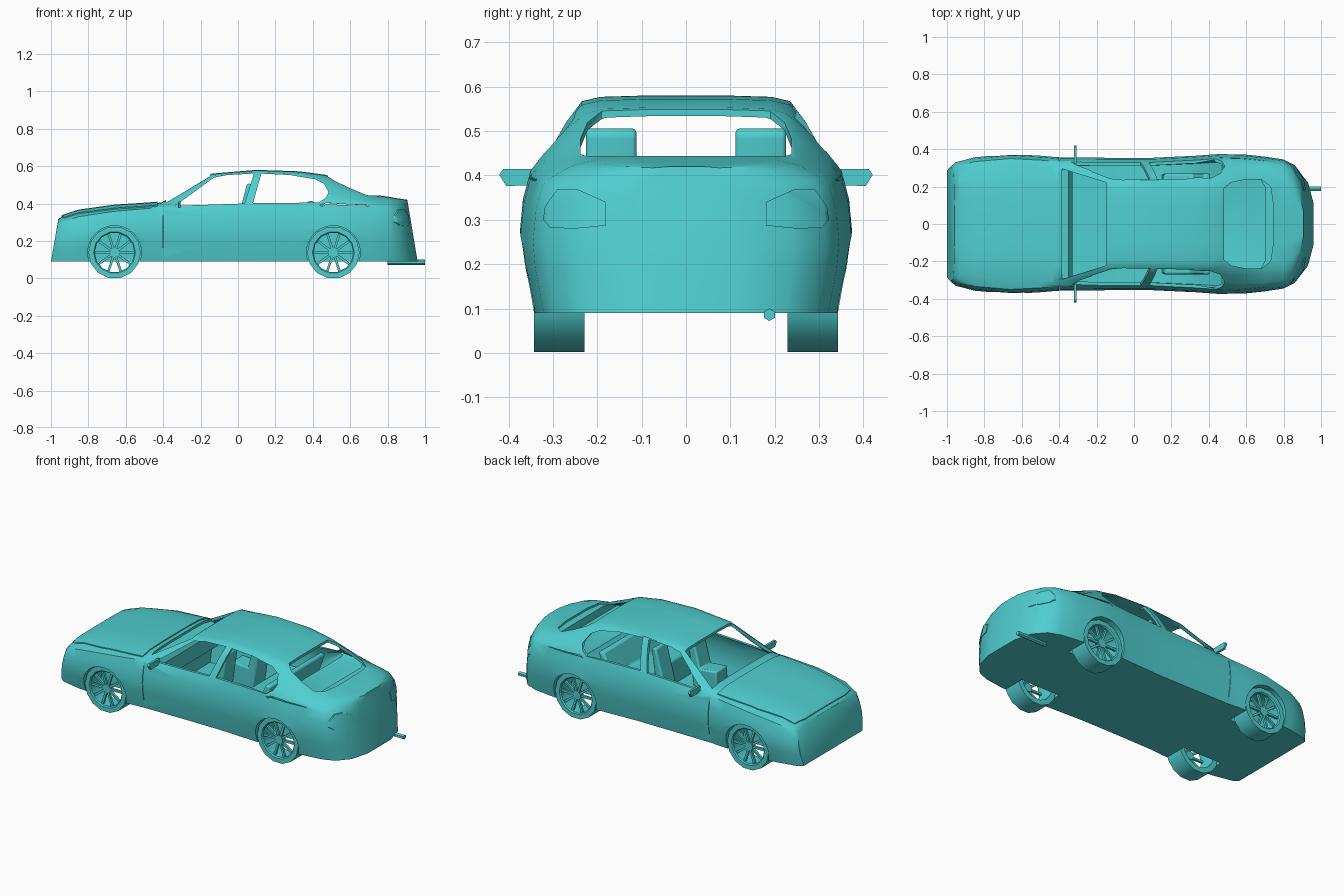
import bpy, bmesh, math
from mathutils import Matrix

if "Cube" in bpy.data.objects:
    bpy.data.objects.remove(bpy.data.objects["Cube"])

# ---------- helpers ----------
paint = bpy.data.materials.new("teal_paint")
paint.diffuse_color = (.08, .62, .63, 1)
paint.use_nodes = True
paint.node_tree.nodes["Principled BSDF"].inputs["Base Color"].default_value = paint.diffuse_color

def new_obj(name, bm):
    bmesh.ops.recalc_face_normals(bm, faces=bm.faces)
    me = bpy.data.meshes.new(name)
    bm.to_mesh(me)
    bm.free()
    me.materials.append(paint)
    ob = bpy.data.objects.new(name, me)
    bpy.context.collection.objects.link(ob)
    return ob

def activate(ob):
    bpy.ops.object.select_all(action='DESELECT')
    ob.select_set(True)
    bpy.context.view_layer.objects.active = ob

def boolean(ob, cutter, op='DIFFERENCE'):
    m = ob.modifiers.new("cut", 'BOOLEAN')
    m.operation, m.solver, m.object = op, 'EXACT', cutter
    activate(ob)
    bpy.ops.object.modifier_apply(modifier=m.name)
    bpy.data.objects.remove(cutter)

def smooth(ob, deg=30):
    activate(ob)
    bpy.ops.object.shade_smooth_by_angle(angle=math.radians(deg))

def prism(name, pts, axis, a, b):
    """Polygon extruded along an axis from a to b."""
    put = {'x': lambda u, v, t: (t, u, v), 'y': lambda u, v, t: (u, t, v),
           'z': lambda u, v, t: (u, v, t)}[axis]
    bm = bmesh.new()
    r = [[bm.verts.new(put(u, v, t)) for u, v in pts] for t in (a, b)]
    bm.faces.new(r[0])
    bm.faces.new(r[1])
    n = len(pts)
    for i in range(n):
        j = (i + 1) % n
        bm.faces.new((r[0][i], r[0][j], r[1][j], r[1][i]))
    return new_obj(name, bm)

def circle(cx, cy, r, n, phase=0.0):
    return [(cx + r * math.cos(phase + 2 * math.pi * i / n),
             cy + r * math.sin(phase + 2 * math.pi * i / n)) for i in range(n)]

def box(name, x0, x1, y0, y1, z0, z1):
    return prism(name, [(x0, y0), (x1, y0), (x1, y1), (x0, y1)], 'z', z0, z1)

def bevel(ob, w, seg=2):
    m = ob.modifiers.new("bevel", 'BEVEL')
    m.width, m.segments = w, seg
    smooth(ob, 40)

def section(x, w, zb, wr, zt, z0):
    """Closed car cross-section: sill, side, belt line, pillar, roof."""
    half = [(.93 * w, 0), (.985 * w, .35), (w, .55), (.98 * w, .8), (.935 * w, 1)]
    half = [(y, z0 + (zb - z0) * t) for y, t in half]
    yb, zr = half[-1][0], zt - .013
    for t in (.33, .7):
        half.append((yb + (wr - yb) * (t - .05), zb + (zr - zb) * (t + .03)))
    half += [(wr, zr), (wr * .82, zt - .003), (wr * .4, zt)]
    ring = half + [(-y, z) for y, z in reversed(half)]
    out = []
    for y, z in ring:
        sx = x + .04 * (z - .09) / .23 * max(0, (-.85 - x) / .15)
        sx -= .055 * (z - .09) / .33 * max(0, (x - .8) / .16)
        out.append((sx, y, z))
    return out

def loft(name, secs):
    bm = bmesh.new()
    rings = [[bm.verts.new(p) for p in s] for s in secs]
    n = len(rings[0])
    for a, b in zip(rings, rings[1:]):
        for i in range(n):
            j = (i + 1) % n
            bm.faces.new((a[i], a[j], b[j], b[i]))
    bm.faces.new(rings[0])
    bm.faces.new(rings[-1])
    return new_obj(name, bm)

# ---------- car body: x, half width, belt height, roof half width, top ----------
ST = [(-1, .305, .285, .24, .315), (-.97, .33, .30, .26, .335), (-.85, .357, .33, .27, .362),
      (-.66, .374, .358, .28, .388), (-.5, .365, .372, .28, .398), (-.41, .357, .38, .29, .405),
      (-.14, .354, .39, .235, .56), (.1, .354, .40, .235, .58), (.33, .365, .405, .235, .572),
      (.47, .375, .41, .225, .553), (.58, .373, .40, .238, .503), (.7, .36, .392, .25, .45),
      (.8, .345, .38, .25, .437), (.87, .315, .37, .23, .429), (.93, .24, .36, .17, .423),
      (.96, .12, .355, .09, .42)]
body = loft("car_body", [section(*s, .09) for s in ST])

def skin_panel(name, pts, axis, a, b, scale):
    """Panel lying just proud of the body skin."""
    me = outer.copy()
    me.transform(Matrix.Diagonal((*scale, 1)))
    ob = bpy.data.objects.new(name, me)
    bpy.context.collection.objects.link(ob)
    boolean(ob, prism("cutter", pts, axis, a, b), 'INTERSECT')
    smooth(ob)
    return ob

outer = body.data.copy()

# hollow cabin
FLOOR = {-.41: .12, -.14: .12, .1: .12, .33: .2, .47: .385, .58: .385, .7: .385}
boolean(body, loft("cutter", [section(x, w - .018, zb, wr - .01, zt - .015, FLOOR[x])
                              for x, w, zb, wr, zt in ST if x in FLOOR]))
# side windows
front_window = [(-.335, .388), (-.13, .538), (-.06, .552), (.085, .56), (.035, .4), (-.2, .392)]
rear_window = [(.08, .402), (.125, .56), (.28, .552), (.41, .53), (.46, .505), (.485, .46),
               (.47, .43), (.43, .405)]
for prof in (front_window, rear_window):
    boolean(body, prism("cutter", prof, 'y', -.5, .5))
# windscreen and back window
boolean(body, prism("cutter", [(-.385, -.295), (-.15, -.222), (-.15, .222), (-.385, .295)], 'z', .385, .7))
back = [(.48, .19), (.52, .222), (.6, .238), (.68, .238), (.73, .2), (.745, .1)]
boolean(body, prism("cutter", back + [(x, -y) for x, y in reversed(back)], 'z', .432, .7))
# wheel arches and door seams
for s in (-1, 1):
    for wx in (-.66, .51):
        boolean(body, prism("cutter", circle(wx, .138, .144, 24), 'y', s * .2, s * .5))
    boolean(body, box("cutter", -.401, -.398, s * .338, s * .5, .1, .375))
smooth(body, 38)

# bonnet panel and rear lamps
hood = [(-.945, .2), (-.93, .27), (-.7, .305), (-.43, .31)]
skin_panel("bonnet", hood + [(x, -y) for x, y in reversed(hood)], 'z', .30, .5, (1, 1, 1.016))
lamp = [(.18, .287), (.18, .34), (.245, .369), (.29, .369), (.318, .33), (.322, .3), (.305, .282), (.25, .28)]
for s, side in ((-1, "left"), (1, "right")):
    skin_panel("rear_lamp_" + side, [(s * y, z) for y, z in lamp], 'x', .8, 1, (1.004, 1.009, 1.003))

# ---------- wheels ----------
def wheel(name, cx, s):
    bm = bmesh.new()
    prof = [(.108, .229), (.14, .229), (.14, .342), (.112, .342), (.106, .335)]
    n = 14
    rings = [[bm.verts.new((cx + r * math.cos(a), s * y, .138 + r * math.sin(a))) for r, y in prof]
             for a in [2 * math.pi * (i + .5) / n + math.pi / 2 for i in range(n)]]
    for k in range(n):
        a, b = rings[k], rings[(k + 1) % n]
        for i in range(len(prof)):
            j = (i + 1) % len(prof)
            bm.faces.new((a[i], a[j], b[j], b[i]))
    # ten spokes
    for k in range(10):
        mat = (Matrix.Translation((cx, s * .322, .138)) @ Matrix.Rotation(k * math.pi / 5, 4, 'Y')
               @ Matrix.Translation((.065, 0, 0)) @ Matrix.Diagonal((.088, .014, .013, 1)))
        bmesh.ops.create_cube(bm, size=1, matrix=mat)
    # hub
    bmesh.ops.create_cone(bm, cap_ends=True, segments=10, radius1=.027, radius2=.027, depth=.03,
                          matrix=Matrix.Translation((cx, s * .318, .138)) @ Matrix.Rotation(math.pi / 2, 4, 'X'))
    ob = new_obj(name, bm)
    smooth(ob, 30)

for cx, end in ((-.66, "front"), (.51, "rear")):
    for s, side in ((-1, "left"), (1, "right")):
        wheel(f"{end}_wheel_{side}", cx, s)

# ---------- mirrors, seats ----------
mirror = [(.32, .379), (.405, .376), (.421, .402), (.412, .414), (.32, .414)]
seat = [(-.13, .15), (.03, .15), (.078, .49), (.07, .506), (.048, .506), (.034, .45), (-.015, .27), (-.125, .28)]
for s, side in ((-1, "left"), (1, "right")):
    prism("door_mirror_" + side, [(s * y, z) for y, z in mirror], 'x', -.322, -.308)
    bevel(prism("front_seat_" + side, seat, 'y', s * .112, s * .225), .012)
bevel(prism("rear_seat", [(.15, .13), (.33, .18), (.41, .41), (.375, .415), (.31, .28), (.16, .28)],
            'y', -.27, .27), .012)

# ---------- dashboard, exhaust ----------
prism("dashboard", [(-.42, .25), (-.34, .25), (-.33, .35), (-.35, .38), (-.42, .386)], 'y', -.3, .3)
prism("exhaust_pipe", circle(.188, .086, .014, 6, math.pi / 6), 'x', .8, 1)
